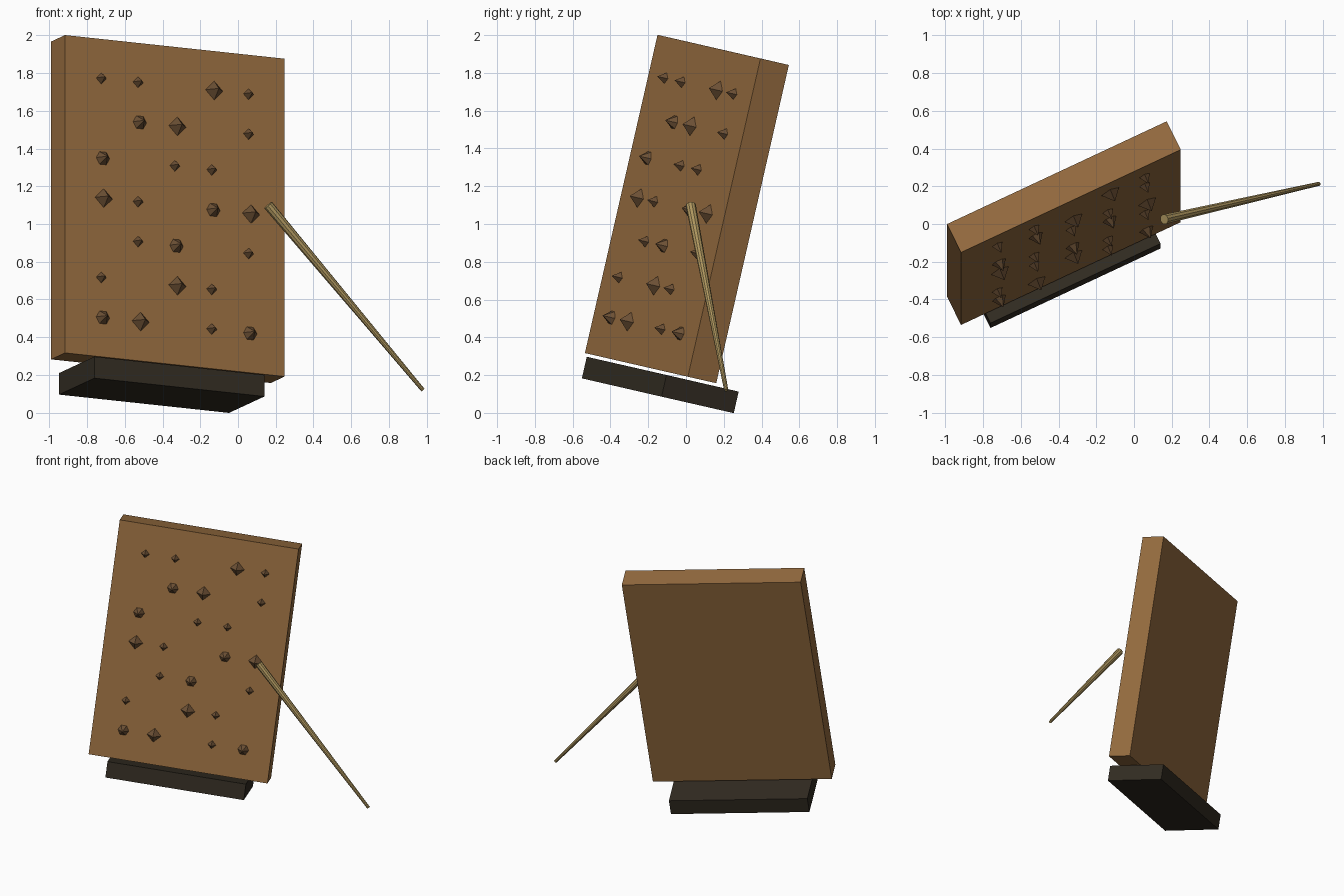
import bpy, bmesh
from math import cos, sin, tau
from mathutils import Vector, Matrix

if "Cube" in bpy.data.objects:
    bpy.data.objects.remove(bpy.data.objects["Cube"])

# Tilted frame shared by the board, its holds and the foot block
U = Vector((0.902, 0.422, -0.097)).normalized()      # along width
V = Vector((0.0, 0.2225, 0.975)).normalized()        # up the board
N = U.cross(V).normalized()                          # out of the front face
FRAME = Matrix((U, V, N)).transposed().to_4x4()


def material(name, rgb):
    m = bpy.data.materials.new(name)
    m.diffuse_color = (*rgb, 1)
    m.use_nodes = True
    m.node_tree.nodes["Principled BSDF"].inputs["Base Color"].default_value = m.diffuse_color
    return m


def finish(name, bm, mat, matrix=FRAME):
    bmesh.ops.recalc_face_normals(bm, faces=bm.faces)
    me = bpy.data.meshes.new(name)
    bm.to_mesh(me)
    bm.free()
    me.materials.append(mat)
    ob = bpy.data.objects.new(name, me)
    me.transform(matrix)
    bpy.context.collection.objects.link(ob)
    return ob


def box(name, lo, hi, mat):
    lo, hi = Vector(lo), Vector(hi)
    bm = bmesh.new()
    bmesh.ops.create_cube(bm, size=1, matrix=Matrix.Translation((lo + hi) / 2)
                          @ Matrix.Diagonal((*(hi - lo), 1)))
    return finish(name, bm, mat)


wood = material("wood", (0.305, 0.15, 0.05))
dark = material("dark_block", (0.032, 0.025, 0.016))
hold = material("hold_brown", (0.15, 0.08, 0.035))
pale = material("pale_wood", (0.43, 0.31, 0.115))

# Board and foot block
FACE = 0.137
box("board", (-1.083, 0.189, FACE - 0.171), (0.209, 1.917, FACE), wood)
box("foot_block", (-0.936, 0.055, -0.243), (0.064, 0.172, 0.192), dark)

# Studs on a 5 x 7 grid: small, medium and large pointed cones
STUDS = {"S": (4, 0.031, 0.052, 0.0), "M": (6, 0.041, 0.057, 0.010),
         "L": (4, 0.053, 0.06, 0.015)}   # sides, radius, height, side shift
ROWS = ["SS.LS", ".ML.S", "M.SS.", "LS.ML", ".SM.S", "S.LS.", "ML.SM"]
STEP = 0.2165
bm = bmesh.new()
for r, row in enumerate(ROWS):
    for c, kind in enumerate(row):
        if kind == ".":
            continue
        sides, rad, height, shift = STUDS[kind]
        centre = Vector((-0.437 + (c - 2) * STEP + shift,
                         1.053 + (3 - r) * STEP, FACE - 0.002))
        ring = [bm.verts.new(centre + rad * Vector((cos(tau * i / sides),
                                                    sin(tau * i / sides), 0)))
                for i in range(sides)]
        tip = bm.verts.new(centre + Vector((0, 0, height)))
        bm.faces.new(ring[::-1])
        for i in range(sides):
            bm.faces.new((ring[i], ring[(i + 1) % sides], tip))
finish("studs", bm, hold)

# Leaning tapered stick
thick, thin = Vector((0.16, 0.025, 1.1)), Vector((0.98, 0.213, 0.12))
axis = thin - thick
bm = bmesh.new()
bmesh.ops.create_cone(bm, cap_ends=True, segments=10, radius1=0.027,
                      radius2=0.011, depth=axis.length)
finish("stick", bm, pale, Matrix.Translation((thick + thin) / 2)
       @ axis.to_track_quat("Z", "Y").to_matrix().to_4x4())
